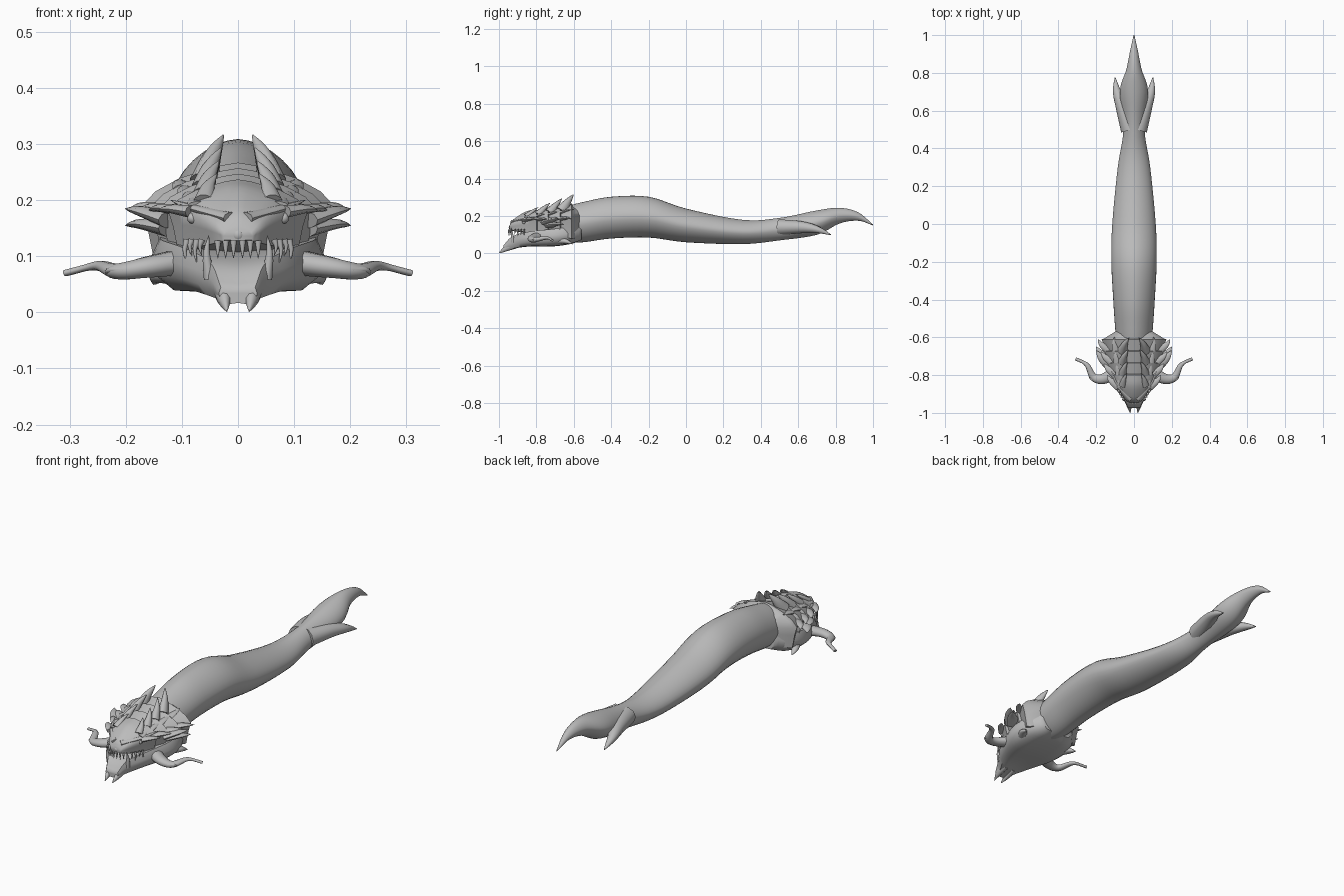
import bpy
import bmesh
from math import cos, sin, pi, radians, copysign
from mathutils import Vector

cube = bpy.data.objects.get("Cube")
if cube:
    bpy.data.objects.remove(cube)

GREY = (0.5, 0.5, 0.5, 1)
hide = bpy.data.materials.new("grey hide")
hide.use_nodes = True
hide.diffuse_color = GREY
hide.node_tree.nodes["Principled BSDF"].inputs["Base Color"].default_value = GREY


def finish(name, bm, angle=50):
    """Turn a bmesh into a named object with smooth shading."""
    bmesh.ops.recalc_face_normals(bm, faces=bm.faces)
    mesh = bpy.data.meshes.new(name)
    bm.to_mesh(mesh)
    bm.free()
    mesh.materials.append(hide)
    obj = bpy.data.objects.new(name, mesh)
    bpy.context.collection.objects.link(obj)
    bpy.ops.object.select_all(action="DESELECT")
    obj.select_set(True)
    bpy.context.view_layer.objects.active = obj
    bpy.ops.object.shade_smooth_by_angle(angle=radians(angle))


def skin(bm, rings):
    """Join rings of points into a closed tube."""
    rows = [[bm.verts.new(point) for point in ring] for ring in rings]
    count = len(rows[0])
    for near, far in zip(rows, rows[1:]):
        for i in range(count):
            j = (i + 1) % count
            bm.faces.new((near[i], near[j], far[j], far[i]))
    bm.faces.new(rows[0])
    bm.faces.new(rows[-1])


def spline(points, steps=5):
    """Smooth curve through points of any dimension."""
    points = [Vector(point) for point in points]
    padded = [points[0] * 2 - points[1], *points, points[-1] * 2 - points[-2]]
    curve = []
    for before, start, end, after in zip(padded, padded[1:], padded[2:], padded[3:]):
        leave, arrive = (end - before) / 2, (after - start) / 2
        for step in range(steps):
            t = step / steps
            ease = t * t * (3 - 2 * t)
            curve.append(start.lerp(end, ease) + leave * t * (1 - t) ** 2
                         - arrive * t * t * (1 - t))
    return curve + [points[-1]]


def loft(name, half, stations):
    """Sweep a mirrored unit section through (y, half width, low, high)."""
    outline = half + [(-x, z) for x, z in reversed(half[1:-1])]
    bm = bmesh.new()
    skin(bm, [[(x * width, y, low + z * (high - low)) for x, z in outline]
              for y, width, low, high in stations])
    finish(name, bm)


def horn(bm, path, wide, thick, blunt=0.04, sides=10):
    """Tapering curved horn along a path, on both sides of the model."""
    line = spline(path)
    last = len(line) - 1
    chord = line[-1] - line[0]
    steep = abs(chord.z) > 2 * Vector(chord.xy).length
    reference = Vector((0, 1, 0)) if steep else Vector((0, 0, 1))
    angles = [2 * pi * i / sides for i in range(sides)]
    rings = []
    for k, centre in enumerate(line):
        along = (line[min(k + 1, last)] - line[max(k - 1, 0)]).normalized()
        across = along.cross(reference).normalized()
        upward = across.cross(along)
        taper = max(blunt, (1 - k / last) ** 0.75)
        rings.append([centre + taper * (across * wide * cos(a) + upward * thick * sin(a))
                      for a in angles])
    for side in (1, -1):
        skin(bm, [[(side * p.x, p.y, p.z) for p in ring] for ring in rings])


def thorn(bm, base, tip, wide, thick, bow=0.01):
    """Short horn whose middle is bowed outwards."""
    base, tip = Vector(base), Vector(tip)
    middle = (base + tip) / 2 + Vector((bow, 0, bow / 2))
    horn(bm, (base, middle, tip), wide, thick)


def band_rim(band):
    """Rear edge of an armour band as y, half width, low, high."""
    return -0.8 + 0.063 * band, 0.125 + 0.016 * band, 0.1 - 0.01 * band, 0.237 + 0.01 * band


BANDS = range(4)

# Long body with a faint back ridge, running into the curved tail tip
arc = [pi * i / 16 for i in range(17)]
oval = [(abs(sin(a)) ** 1.15, (1 - copysign(abs(cos(a)) ** 1.15, cos(a))) / 2) for a in arc]
loft("body", oval, spline([
    (-0.65, 0.09, 0.06, 0.25), (-0.55, 0.1, 0.06, 0.275), (-0.4, 0.11, 0.08, 0.303),
    (-0.2, 0.12, 0.085, 0.303), (0, 0.115, 0.06, 0.24), (0.3, 0.086, 0.05, 0.18),
    (0.5, 0.056, 0.07, 0.19), (0.7, 0.075, 0.1, 0.23), (0.82, 0.04, 0.16, 0.244),
    (0.92, 0.02, 0.175, 0.22), (1, 0.002, 0.15, 0.155)]))

# Swept side fins flowing out of the tail
bm = bmesh.new()
horn(bm, [(0.02, 0.5, 0.14), (0.06, 0.62, 0.14), (0.09, 0.7, 0.128), (0.1, 0.775, 0.1)],
     wide=0.05, thick=0.045)
finish("tail_fins", bm)

# Skull: rounded snout, armour bands stepping in behind their rims, then the neck
roof = [(0, 0), (0.85, 0.05), (0.93, 0.4), (1, 0.6), (0.85, 0.74), (0.6, 0.86), (0.2, 0.97), (0, 1)]
skull = spline([(-0.945, 0.028, 0.128, 0.148), (-0.925, 0.05, 0.12, 0.18),
                (-0.86, 0.09, 0.11, 0.222), band_rim(0)], steps=4)
for band in BANDS:
    y, width, low, high = band_rim(band)
    if band:
        skull.append(band_rim(band))
    skull.append((y + 0.005, width - 0.015, low, high - 0.01))
skull.append((-0.57, 0.1, 0.08, 0.25))
loft("skull", roof, skull)

# Broad lower jaw with a forked chin
chin = [(0, 0.06), (0.4, 0), (0.75, 0.03), (0.95, 0.3), (1, 0.65), (0.9, 1), (0, 0.9)]
loft("lower_jaw", chin, spline([
    (-0.975, 0.034, 0.015, 0.045), (-0.93, 0.056, 0.024, 0.09), (-0.85, 0.108, 0.036, 0.115),
    (-0.72, 0.153, 0.037, 0.13), (-0.62, 0.14, 0.05, 0.14), (-0.56, 0.09, 0.07, 0.15)]))
bm = bmesh.new()
thorn(bm, (0.024, -0.92, 0.05), (0.02, -1, 0.002), wide=0.024, thick=0.028, bow=0.003)
finish("chin_prongs", bm)

# Hooked blunt horns growing from the jaw, with a barb at the bend
bm = bmesh.new()
horn(bm, [(0.1, -0.79, 0.09), (0.165, -0.82, 0.08), (0.215, -0.81, 0.073),
          (0.25, -0.745, 0.083), (0.308, -0.714, 0.07)], wide=0.034, thick=0.024, blunt=0.25)
thorn(bm, (0.2, -0.83, 0.075), (0.236, -0.805, 0.066), wide=0.012, thick=0.009)
finish("jaw_horns", bm)

# Paired crest blades, growing taller towards the back of the head
bm = bmesh.new()
for band in BANDS:
    y, width, low, high = band_rim(band)
    tip = (0.038 - 0.004 * band, y + 0.01, high + 0.01 + 0.013 * band)
    thorn(bm, (0.06, y - 0.055, high - 0.04), tip, bow=0.004,
          wide=0.02 + 0.002 * band, thick=0.016 + 0.006 * band)
finish("crest_blades", bm)

# Low spikes along the rims of the armour bands
bm = bmesh.new()
for band in BANDS:
    y, width, low, high = band_rim(band)
    edge = low + 0.58 * (high - low)
    thorn(bm, (width - 0.045, y - 0.06, edge), (width + 0.018, y, edge), wide=0.025, thick=0.012)
    thorn(bm, (width * 0.55, y - 0.06, high - 0.048), (width * 0.6, y + 0.012, high - 0.03),
          wide=0.022, thick=0.01, bow=0.004)
finish("armour_spikes", bm)

# Cheek fringe flaring to the sides
bm = bmesh.new()
for y, low, high in ((-0.65, 0.15, 0.155), (-0.67, 0.165, 0.185)):
    thorn(bm, (0.12, y - 0.08, low), (0.2, y, high), wide=0.036, thick=0.016)
thorn(bm, (0.11, -0.68, 0.07), (0.15, -0.605, 0.05), wide=0.03, thick=0.022)
finish("cheek_spikes", bm)

# Heavy brows sunk into the skull
bm = bmesh.new()
horn(bm, [(0.012, -0.925, 0.168), (0.08, -0.855, 0.186), (0.12, -0.78, 0.2)],
     wide=0.02, thick=0.011)
finish("brows", bm)

# Eyes and nose
for name, centre, radius in (("left_eye", (0.081, -0.866, 0.168), 0.01),
                             ("right_eye", (-0.081, -0.866, 0.168), 0.01),
                             ("nose", (0, -0.935, 0.138), 0.013)):
    bm = bmesh.new()
    ball = bmesh.ops.create_uvsphere(bm, u_segments=12, v_segments=8, radius=radius)
    bmesh.ops.translate(bm, verts=ball["verts"], vec=centre)
    finish(name, bm)

# Tusks rising from the jaw
bm = bmesh.new()
thorn(bm, (0.05, -0.925, 0.06), (0.052, -0.935, 0.138), wide=0.011, thick=0.011, bow=0.005)
finish("tusks", bm)

# Small front teeth, then side fangs of alternating length
bm = bmesh.new()
for i in range(3):
    x, y = 0.008 + 0.014 * i, -0.948 + 0.006 * i
    thorn(bm, (x, y, 0.128), (x, y, 0.096), wide=0.006, thick=0.005, bow=0)
for i in range(4):
    x, y = 0.064 + 0.009 * i, -0.915 + 0.016 * i
    drop = 0.045 if i % 2 else 0.03
    thorn(bm, (x, y, 0.13), (x, y, 0.13 - drop), wide=0.006, thick=0.006, bow=0.004)
finish("teeth", bm)
